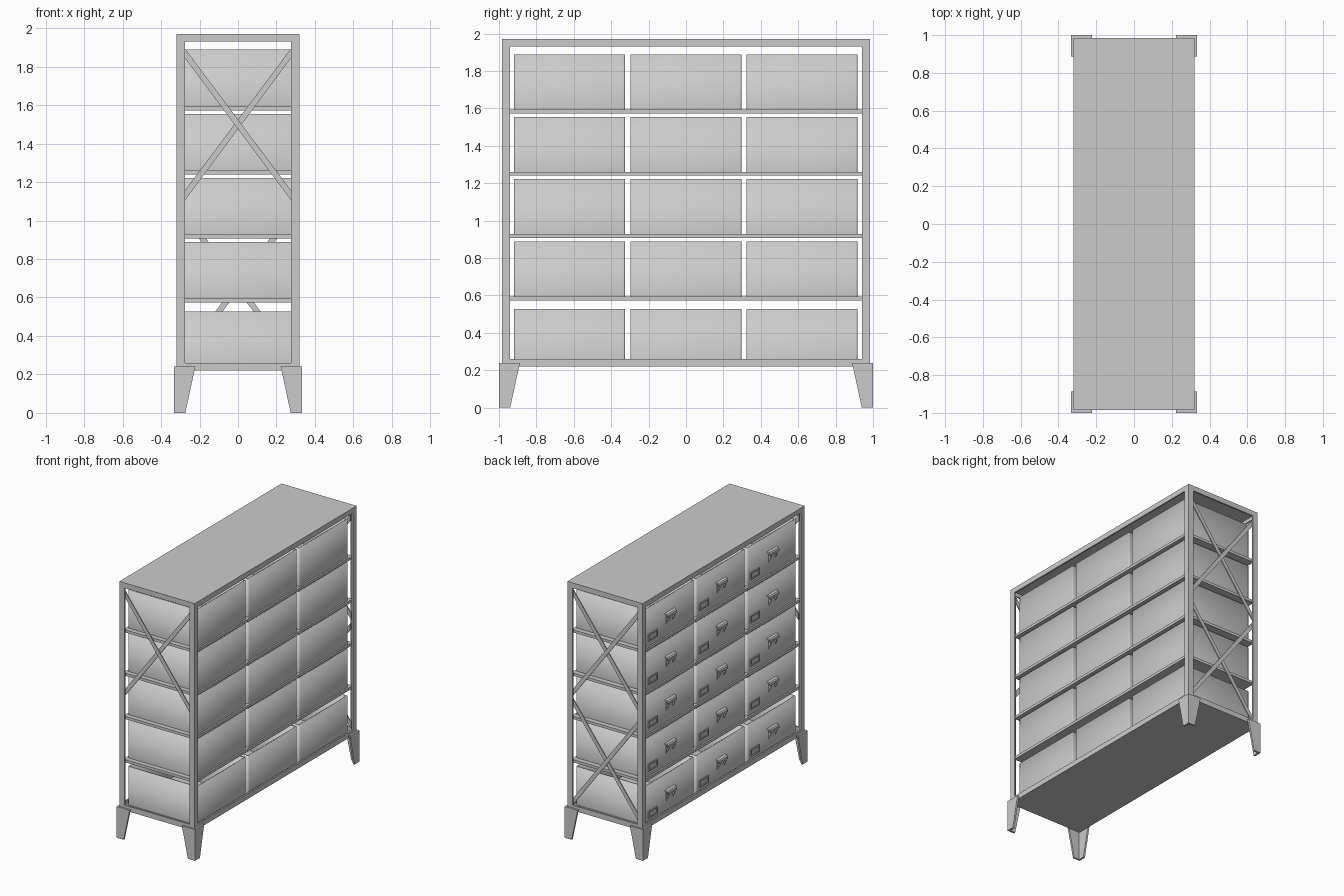
import bpy, bmesh, math
from mathutils import Vector, Matrix

if "Cube" in bpy.data.objects:
    bpy.data.objects.remove(bpy.data.objects["Cube"])


def finish(name, bm):
    bmesh.ops.recalc_face_normals(bm, faces=bm.faces[:])
    me = bpy.data.meshes.new(name)
    bm.to_mesh(me)
    bm.free()
    ob = bpy.data.objects.new(name, me)
    bpy.context.collection.objects.link(ob)
    return ob


def add_box(bm, lo, hi):
    lo, hi = Vector(lo), Vector(hi)
    m = Matrix.Translation((lo + hi) / 2) @ Matrix.Diagonal((*(hi - lo), 1))
    return bmesh.ops.create_cube(bm, size=1, matrix=m)["verts"]


def box(name, lo, hi):
    bm = bmesh.new()
    add_box(bm, lo, hi)
    return finish(name, bm)


def prism(bm, pts, push):
    """Extrude a flat polygon along a vector."""
    f = bm.faces.new([bm.verts.new(p) for p in pts])
    r = bmesh.ops.extrude_face_region(bm, geom=[f])
    bmesh.ops.translate(bm, vec=push, verts=[v for v in r["geom"] if isinstance(v, bmesh.types.BMVert)])


X, Y, T = 0.32, 0.985, 0.012        # frame half sizes, sheet thickness
Z0, Z1 = 0.22, 1.97                 # frame bottom and top
W = 0.044                           # flange width

# Top and bottom panels
box("top_panel", (-X, -Y, Z1 - T), (X, Y, Z1))
box("bottom_panel", (-X, -Y, Z0), (X, Y, Z0 + T))

# Vertical rail flanges around the top and bottom
for label, a, b in (("top", Z1 - 0.04, Z1 - T), ("bottom", Z0 + T, Z0 + 0.04)):
    bm = bmesh.new()
    for s in (-1, 1):
        add_box(bm, (min(s * X, s * (X - T)), -Y, a), (max(s * X, s * (X - T)), Y, b))
        add_box(bm, (-X + T, min(s * Y, s * (Y - T)), a), (X - T, max(s * Y, s * (Y - T)), b))
    finish(label + "_rails", bm)

# Angle posts and tapered angle feet at the four corners
for sx in (-1, 1):
    for sy in (-1, 1):
        bm = bmesh.new()
        pts = [(X, Y), (X - W, Y), (X - W, Y - T), (X - T, Y - T), (X - T, Y - W), (X, Y - W)]
        prism(bm, [(sx * x, sy * y, Z0 + T) for x, y in pts], (0, 0, Z1 - Z0 - 2 * T))
        finish("corner_post", bm)

        bm = bmesh.new()
        fx, fy, h, t = X + 0.014, 1.0, 0.24, 0.014
        side = ((0, 0), (0.06, 0), (0.112, h), (0, h))
        prism(bm, [(sx * (fx - d), sy * fy, z) for d, z in side], (0, -sy * t, 0))
        prism(bm, [(sx * fx, sy * (fy - d), z) for d, z in side], (-sx * t, 0, 0))
        finish("foot", bm)

# Shelves
for z in (0.574, 0.907, 1.24, 1.573):
    box("shelf", (-0.307, -0.955, z), (0.307, 0.955, z + 0.021))

# Crossed flat braces: both halves at the back end, upper half only at the front
def brace_pair(sy, zc):
    bm = bmesh.new()
    hx, hz, w = 0.285, 0.382, 0.025
    for i, s in enumerate((-1, 1)):
        y = sy * (0.973 - 0.008 * i)
        prism(bm, [(-hx, y, zc - s * hz - w), (hx, y, zc + s * hz - w),
                   (hx, y, zc + s * hz + w), (-hx, y, zc - s * hz + w)], (0, -sy * 0.008, 0))
    finish("cross_brace", bm)

brace_pair(-1, 1.5)
brace_pair(1, 1.5)
brace_pair(1, 0.66)


# Open-topped drawer bin with rounded upright edges
def drawer(yc, z0):
    bm = bmesh.new()
    add_box(bm, (-0.295, yc - 0.297, z0), (0.295, yc + 0.297, z0 + 0.294))
    up = [e for e in bm.edges if abs(e.verts[0].co.z - e.verts[1].co.z) > 0.1]
    bmesh.ops.bevel(bm, geom=up, offset=0.01, segments=3, profile=0.5, affect='EDGES')
    bmesh.ops.recalc_face_normals(bm, faces=bm.faces[:])
    bmesh.ops.delete(bm, geom=[f for f in bm.faces if f.normal.z > 0.9], context='FACES_ONLY')
    ob = finish("drawer", bm)
    m = ob.modifiers.new("wall", 'SOLIDIFY')
    m.thickness, m.offset = 0.01, -1
    bpy.context.view_layer.objects.active = ob
    ob.select_set(True)
    bpy.ops.object.shade_smooth_by_angle(angle=math.radians(35))
    ob.select_set(False)

    f = -0.295
    # Pull: back plate, two cheeks and a projecting hood
    bm = bmesh.new()
    zc = z0 + 0.135
    add_box(bm, (f - 0.004, yc - 0.042, zc - 0.045), (f, yc + 0.042, zc + 0.04))
    for s in (-1, 1):
        prism(bm, [(f, yc + s * 0.04, zc + 0.03), (f - 0.022, yc + s * 0.04, zc + 0.025),
                   (f - 0.022, yc + s * 0.04, zc + 0.002), (f, yc + s * 0.04, zc - 0.045)],
              (0, -s * 0.01, 0))
    prism(bm, [(f, yc - 0.056, zc + 0.042), (f - 0.018, yc - 0.056, zc + 0.038),
               (f - 0.025, yc - 0.056, zc + 0.028), (f - 0.025, yc - 0.056, zc + 0.012),
               (f - 0.018, yc - 0.056, zc + 0.012), (f - 0.016, yc - 0.056, zc + 0.026),
               (f, yc - 0.056, zc + 0.03)], (0, 0.112, 0))
    finish("drawer_pull", bm)

    # Label holder: raised frame with a thin card behind it
    bm = bmesh.new()
    yl, zl, a, b, r = yc + 0.21, z0 + 0.068, 0.055, 0.027, 0.009
    for s in (-1, 1):
        add_box(bm, (f - 0.009, yl + s * (a - r / 2) - r / 2, zl - b), (f, yl + s * (a - r / 2) + r / 2, zl + b))
        add_box(bm, (f - 0.009, yl - a + r, zl + s * (b - r / 2) - r / 2), (f, yl + a - r, zl + s * (b - r / 2) + r / 2))
    add_box(bm, (f - 0.003, yl - a + r, zl - b + r), (f, yl + a - r, zl + b - r))
    finish("label_holder", bm)


for z in (0.233, 0.595, 0.928, 1.261, 1.594):
    for y in (-0.622, 0.0, 0.62):
        drawer(y, z)
